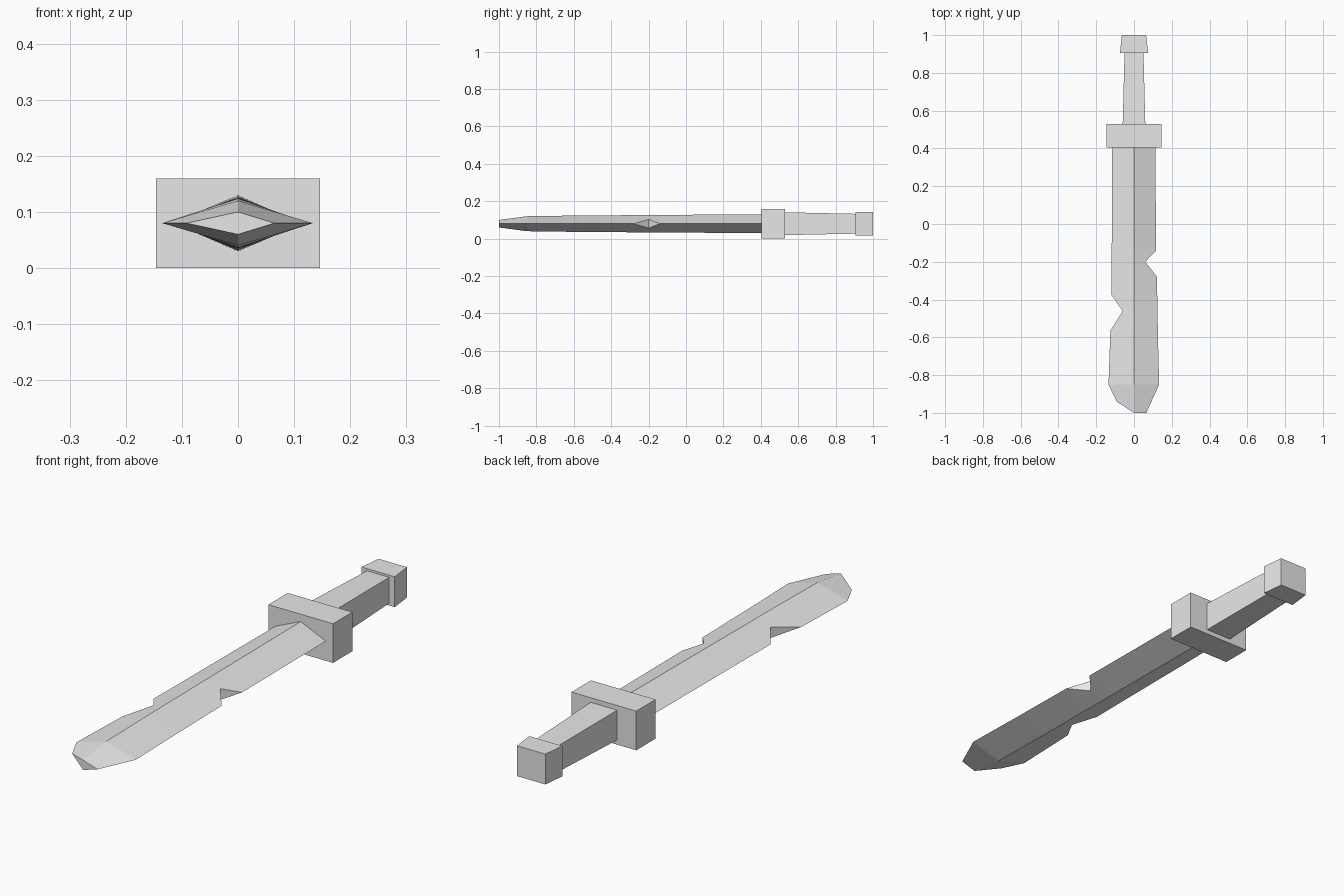
import bpy, bmesh

cube = bpy.data.objects.get("Cube")
if cube:
    bpy.data.objects.remove(cube, do_unlink=True)

MID = 0.08  # height of the sword's centre line

grey = bpy.data.materials.new("plain grey")
grey.use_nodes = True
grey.diffuse_color = (0.8, 0.8, 0.8, 1)
grey.node_tree.nodes["Principled BSDF"].inputs["Base Color"].default_value = (0.8, 0.8, 0.8, 1)


def loft(name, sections):
    """Skin matching rings of points and cap both ends."""
    bm = bmesh.new()
    rings = [[bm.verts.new(p) for p in ring] for ring in sections]
    n = len(rings[0])
    for a, b in zip(rings, rings[1:]):
        for i in range(n):
            j = (i + 1) % n
            bm.faces.new((a[i], a[j], b[j], b[i]))
    bm.faces.new(rings[0])
    bm.faces.new(rings[-1])
    bmesh.ops.remove_doubles(bm, verts=bm.verts, dist=0.0005)
    bmesh.ops.recalc_face_normals(bm, faces=bm.faces)
    mesh = bpy.data.meshes.new(name)
    bm.to_mesh(mesh)
    bm.free()
    mesh.materials.append(grey)
    obj = bpy.data.objects.new(name, mesh)
    bpy.context.collection.objects.link(obj)
    return obj


def block(name, y0, w0, h0, y1, w1, h1):
    """Tapered box along y, given half width and half height at each end."""
    return loft(name, [[(sx * w, y, MID + sz * h)
                        for sx, sz in ((-1, -1), (1, -1), (1, 1), (-1, 1))]
                       for y, w, h in ((y0, w0, h0), (y1, w1, h1))])


def blade_section(y, left, right, ridge, left_cut=0, right_cut=0, sweep=0):
    """Diamond section; a cut opens the edge into the wall of a notch."""
    return [(right, y, MID - right_cut), (right, y, MID + right_cut),
            (0, y, MID + ridge),
            (left, y + sweep, MID + left_cut), (left, y + sweep, MID - left_cut),
            (0, y, MID - ridge)]


# Diamond blade with a notch in each edge and a clipped tip
loft("blade", [
    blade_section(0.42, -0.115, 0.113, 0.05),
    blade_section(-0.14, -0.118, 0.117, 0.047),
    blade_section(-0.2, -0.118, 0.06, 0.047, right_cut=0.023),
    blade_section(-0.28, -0.119, 0.122, 0.046),
    blade_section(-0.375, -0.12, 0.123, 0.045),
    blade_section(-0.46, -0.06, 0.125, 0.045, left_cut=0.022),
    blade_section(-0.565, -0.125, 0.126, 0.044),
    blade_section(-0.85, -0.135, 0.133, 0.04),
    blade_section(-1.0, -0.092, 0.065, 0.02, sweep=0.06),
])

# Guard, grip and pommel
block("guard", 0.405, 0.146, 0.08, 0.53, 0.146, 0.08)
block("grip", 0.525, 0.06, 0.061, 0.91, 0.05, 0.053)
block("pommel", 0.905, 0.075, 0.062, 1.0, 0.064, 0.062)
